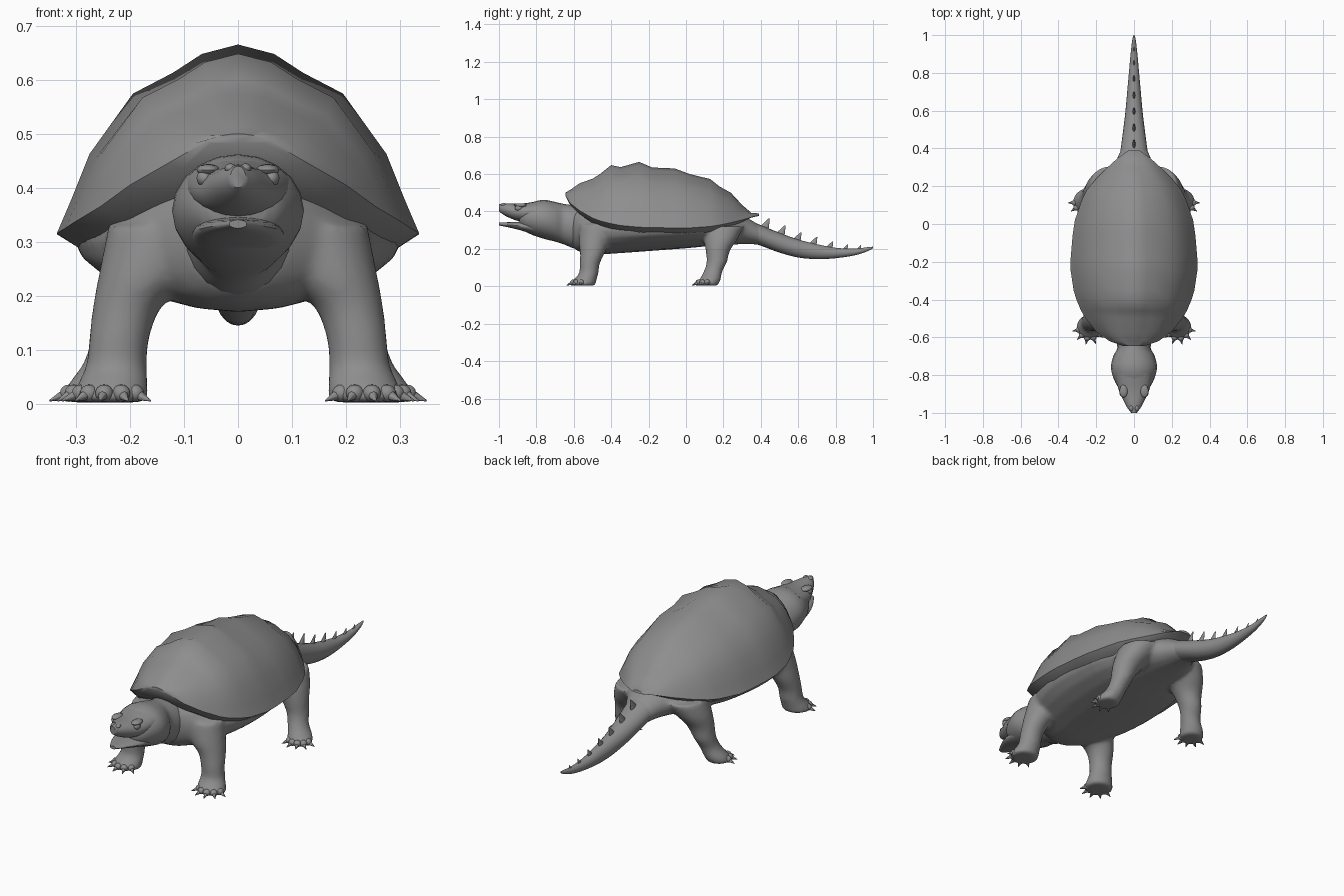
import bpy, bmesh, math
from mathutils import Vector, Matrix

if "Cube" in bpy.data.objects:
    bpy.data.objects.remove(bpy.data.objects["Cube"])

grey = bpy.data.materials.new("stone_grey")
grey.diffuse_color = (0.27, 0.27, 0.27, 1)
grey.use_nodes = True
grey.node_tree.nodes["Principled BSDF"].inputs["Base Color"].default_value = grey.diffuse_color

ELLIPSE = [(math.cos(2 * math.pi * i / 20), math.sin(2 * math.pi * i / 20)) for i in range(20)]


def dense(rings, steps=3):
    """Catmull-Rom interpolation between rings."""
    out = []
    for i in range(len(rings) - 1):
        a, b = rings[max(i - 1, 0)], rings[i]
        c, d = rings[i + 1], rings[min(i + 2, len(rings) - 1)]
        for s in range(steps):
            t = s / steps
            out.append([0.5 * (2 * q + (r - p) * t + (2 * p - 5 * q + 4 * r - w) * t * t
                               + (3 * q - p - 3 * r + w) * t ** 3) for p, q, r, w in zip(a, b, c, d)])
    return out + [list(rings[-1])]


def loft(bm, rings, section=ELLIPSE, axis='Y'):
    """Skin rings (x, y, z, ra, rb) lying across the given axis."""
    loops = []
    for x, y, z, a, b in rings:
        loops.append([bm.verts.new((x + a * u, y, z + b * v) if axis == 'Y' else (x + a * u, y + b * v, z))
                      for u, v in section])
    n = len(section)
    for p, q in zip(loops, loops[1:]):
        for i in range(n):
            bm.faces.new((p[i], p[(i + 1) % n], q[(i + 1) % n], q[i]))
    bm.faces.new(loops[0])
    bm.faces.new(loops[-1])


def spike(bm, base, tip, r, flat=1.0):
    """Cone from base to tip."""
    d = Vector(tip) - Vector(base)
    m = (Matrix.Translation((Vector(base) + Vector(tip)) / 2) @ d.to_track_quat('Z', 'Y').to_matrix().to_4x4()
         @ Matrix.Diagonal((flat, 1, 1, 1)))
    bmesh.ops.create_cone(bm, cap_ends=True, segments=8, radius1=r, radius2=r * 0.1, depth=d.length, matrix=m)


def ball(bm, pos, size):
    m = Matrix.Translation(pos) @ Matrix.Diagonal((*size, 1))
    bmesh.ops.create_uvsphere(bm, u_segments=14, v_segments=8, radius=1, matrix=m)


def finish(bm, name, angle=50):
    bmesh.ops.recalc_face_normals(bm, faces=bm.faces)
    me = bpy.data.meshes.new(name)
    bm.to_mesh(me)
    bm.free()
    me.materials.append(grey)
    ob = bpy.data.objects.new(name, me)
    bpy.context.collection.objects.link(ob)
    bpy.ops.object.select_all(action='DESELECT')
    ob.select_set(True)
    bpy.context.view_layer.objects.active = ob
    bpy.ops.object.shade_smooth_by_angle(angle=math.radians(angle))
    return ob


# Shell: y, half width, rim height, crown height
SHELL = [(-.645, .06, .485, .50), (-.62, .13, .445, .515), (-.57, .20, .405, .55), (-.5, .255, .365, .575),
         (-.46, .28, .35, .60), (-.40, .305, .335, .648), (-.35, .32, .325, .637), (-.25, .335, .316, .665),
         (-.18, .335, .314, .635), (-.06, .325, .312, .63), (.02, .313, .312, .60), (.13, .275, .32, .573),
         (.18, .25, .328, .533), (.24, .20, .34, .50), (.30, .14, .355, .435), (.35, .085, .37, .392),
         (.39, .03, .378, .39)]
half = [(1, 0), (.92, .18), (.82, .42), (.58, .74), (.36, .85), (.2, .95)]
dome = half + [(0, 1)] + [(-u, v) for u, v in reversed(half)] + [(-.8, -.13), (0, -.13), (.8, -.13)]
bm = bmesh.new()
loft(bm, [(0, y, rim, w, top - rim) for y, w, rim, top in SHELL], dome)
finish(bm, "shell", 60)

# Body and legs, fused into one skin
BODY = [(-.61, .31, .09, .10), (-.56, .30, .165, .12), (-.48, .30, .23, .13), (-.35, .305, .285, .128),
        (-.2, .31, .305, .122), (0, .315, .285, .112), (.13, .32, .235, .105), (.24, .312, .165, .09),
        (.33, .295, .10, .07), (.42, .265, .06, .045)]
FRONT_LEG = [(.14, -.47, .33, .10, .10), (.17, -.49, .24, .088, .085), (.205, -.5, .18, .064, .067),
             (.22, -.515, .12, .056, .054), (.225, -.52, .07, .057, .052), (.232, -.54, .035, .066, .062),
             (.236, -.548, .014, .07, .067), (.236, -.548, .003, .066, .063)]
REAR_LEG = [(.13, .2, .32, .10, .11), (.17, .185, .25, .085, .09), (.2, .17, .19, .065, .065),
            (.22, .165, .13, .052, .055), (.235, .145, .08, .049, .05), (.258, .128, .035, .058, .058),
            (.265, .115, .014, .06, .06), (.265, .115, .003, .057, .057)]
bm = bmesh.new()
loft(bm, dense([(0, y, z, a, b) for y, z, a, b in BODY]))
for side in (-1, 1):
    for leg in (FRONT_LEG, REAR_LEG):
        loft(bm, dense([(side * x, y, z, a, b) for x, y, z, a, b in leg]), axis='Z')
body = finish(bm, "body_and_legs")
mod = body.modifiers.new("fuse", 'REMESH')
mod.mode, mod.voxel_size, mod.use_smooth_shade = 'VOXEL', 0.01, True
mod = body.modifiers.new("soften", 'SMOOTH')
mod.factor, mod.iterations = 0.5, 8

# Toes and claws fanned around the front of each foot
for name, cx, cy, r, lean in (("front_claws", .236, -.548, .056, 12), ("rear_claws", .265, .115, .048, 22)):
    bm = bmesh.new()
    for side in (-1, 1):
        for k in range(5):
            a = math.radians(-90 + lean + (k - 2) * 33)
            d = Vector((side * math.cos(a), math.sin(a), 0))
            foot = Vector((side * cx, cy, 0))
            ball(bm, foot + d * r + Vector((0, 0, .02)), (.017, .017, .016))
            spike(bm, foot + d * r + Vector((0, 0, .02)), foot + d * (r + .036) + Vector((0, 0, .006)), .013)
    finish(bm, name)

# Neck and head: y, centre height, half width, half height
NECK = [(-.5, .30, .11, .12), (-.6, .318, .10, .115), (-.655, .333, .088, .108), (-.70, .345, .11, .106),
        (-.76, .358, .122, .104), (-.82, .362, .107, .088), (-.87, .362, .08, .062), (-.89, .36, .05, .035)]
UPPER = [(-.79, .40, .10, .055), (-.87, .394, .084, .049), (-.92, .399, .063, .043), (-.97, .411, .037, .032),
         (-1, .42, .014, .02)]
LOWER = [(-.79, .312, .09, .042), (-.88, .322, .076, .024), (-.94, .328, .052, .015), (-1, .333, .016, .008)]
for name, rings in (("neck_and_skull", NECK), ("upper_jaw", UPPER), ("lower_jaw", LOWER)):
    bm = bmesh.new()
    loft(bm, dense([(0, y, z, a, b) for y, z, a, b in rings]))
    finish(bm, name)

# Eyes with brows, and nostrils
bm = bmesh.new()
for side in (-1, 1):
    ball(bm, (side * .062, -.895, .418), (.015, .02, .016))
    ball(bm, (side * .055, -.885, .433), (.022, .034, .011))
    ball(bm, (side * .014, -.975, .436), (.011, .016, .009))
finish(bm, "eyes_and_nostrils")

# Tail: y, centre height, half width, half height
TAIL = [(.28, .315, .085, .06), (.4, .272, .07, .055), (.5, .233, .057, .053), (.6, .202, .045, .048),
        (.7, .185, .036, .04), (.8, .178, .027, .028), (.9, .183, .018, .018), (.97, .198, .01, .011),
        (1, .208, .003, .004)]
bm = bmesh.new()
loft(bm, dense([(0, y, z, a, b) for y, z, a, b in TAIL]))
finish(bm, "tail")

# Row of backward-leaning tail spines
bm = bmesh.new()
for y, z, h in ((.445, .362, .08), (.53, .325, .075), (.615, .288, .07), (.70, .264, .065), (.785, .24, .055),
                (.865, .224, .04), (.935, .22, .03)):
    spike(bm, (0, y - h * .5, z - h), (0, y, z), h * .45, 0.4)
finish(bm, "tail_spines")
